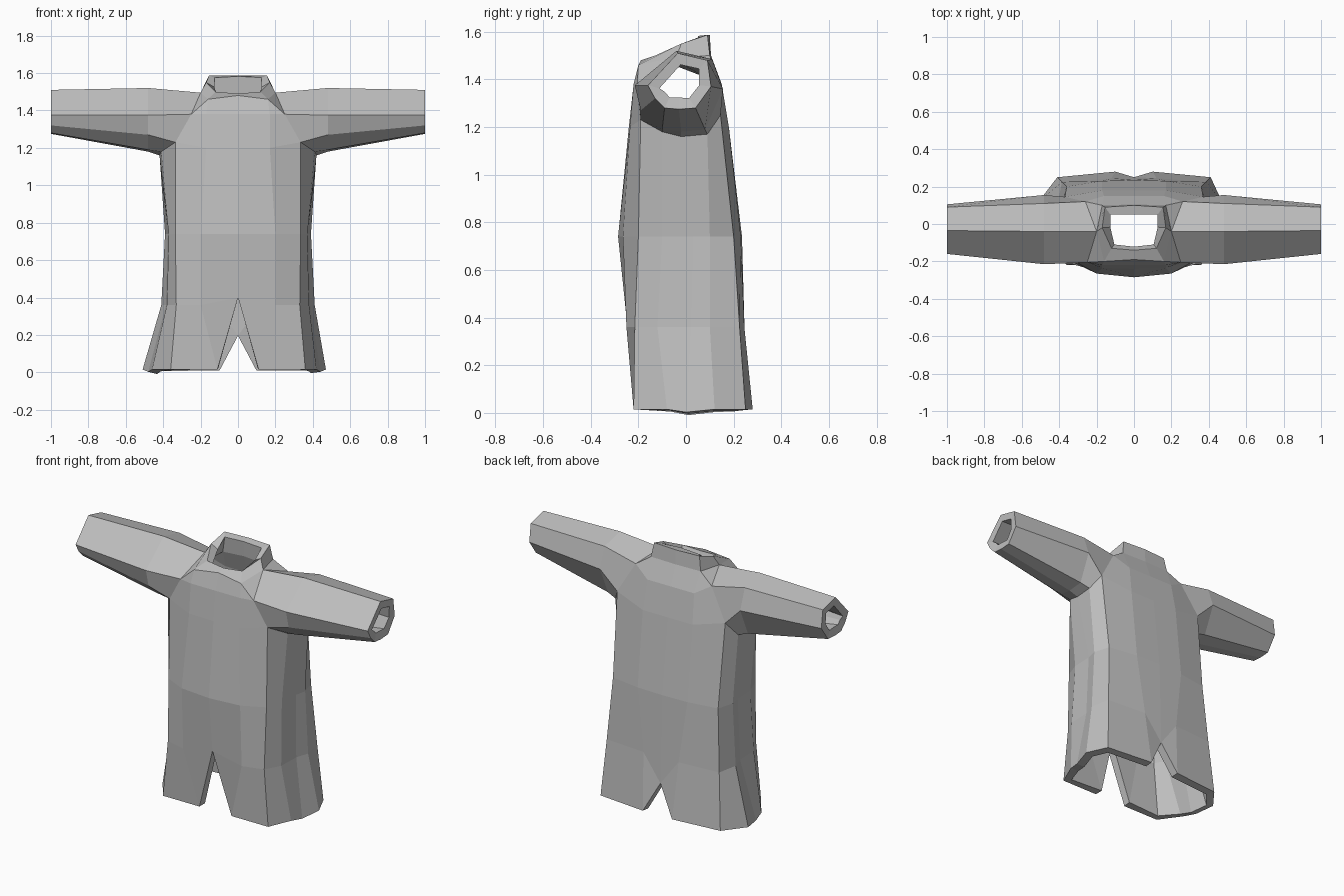
import bpy, bmesh
from mathutils import Vector

if "Cube" in bpy.data.objects:
    bpy.data.objects.remove(bpy.data.objects["Cube"])

cloth = bpy.data.materials.new("grey cloth")
cloth.diffuse_color = (0.52, 0.52, 0.52, 1)
cloth.use_nodes = True
cloth.node_tree.nodes["Principled BSDF"].inputs["Base Color"].default_value = cloth.diffuse_color

# Right half of each body ring: column -> (x, y, z), from front centre (0) to back centre (8)
COLS = range(9)


def ring(z, pts):
    return {i: Vector((p[0], p[1], p[2] if len(p) > 2 else z)) for i, p in pts.items()}


hem = ring(0.015, {1: (.11, -.22), 2: (.36, -.22), 3: (.42, -.08), 4: (.44, 0, .003),
                   5: (.47, .12), 6: (.41, .25), 7: (.10, .28)})
thigh = ring(0.36, {0: (0, -.25, .4), 1: (.2, -.25), 2: (.33, -.215), 3: (.38, -.12), 4: (.385, .02),
                    5: (.41, .1), 6: (.385, .225), 7: (.12, .245), 8: (0, .25, .2)})
waist = ring(0.74, {0: (0, -.285), 1: (.2, -.265), 2: (.335, -.2), 3: (.37, -.1), 4: (.375, .03),
                    5: (.39, .1), 6: (.36, .2), 7: (.17, .23), 8: (0, .235)})
chest = ring(1.2, {0: (0, -.24), 1: (.17, -.235), 2: (.335, -.19, 1.23), 3: (.41, -.1, 1.18),
                   4: (.42, -.02, 1.16), 5: (.42, .09, 1.17), 6: (.37, .145, 1.25),
                   7: (.17, .18), 8: (0, .18)})
upper = ring(1.38, {0: (0, -.22), 1: (.17, -.22), 2: (.25, -.205), 6: (.26, .12, 1.44),
                    7: (.16, .15), 8: (0, .15)})
# Neck and collar columns: 0, 1, shoulder top (4), 7, 8
neck = ring(1.48, {0: (0, -.19), 1: (.16, -.2, 1.46), 4: (.2, -.04, 1.495), 7: (.17, .1, 1.5), 8: (0, .105, 1.5)})
collar = ring(1.5, {0: (0, -.14, 1.49), 1: (.12, -.13), 4: (.17, -.02, 1.55), 7: (.155, .09, 1.587), 8: (0, .1, 1.587)})

# Sleeve cross-sections as (y, z), starting at the lower front
elbow = [(-.19, 1.27), (-.1, 1.19), (-.02, 1.18), (.08, 1.19), (.155, 1.36), (.11, 1.485), (-.04, 1.52), (-.215, 1.375)]
cuff = [(-.13, 1.32), (-.09, 1.28), (-.03, 1.275), (.04, 1.28), (.105, 1.37), (.09, 1.48), (-.035, 1.51), (-.16, 1.375)]

bm = bmesh.new()
for side in (1, -1):
    def add(r):
        return {i: bm.verts.new((p.x * side, p.y, p.z)) for i, p in r.items()}

    H, T, W, C, U, N, K = [add(r) for r in (hem, thigh, waist, chest, upper, neck, collar)]
    if side < 0:  # the hem flares a little more on this side
        for i in (3, 4, 5):
            H[i].co.x -= 0.04

    def strip(a, b, cols):
        for i, j in zip(cols, cols[1:]):
            bm.faces.new((a[i], a[j], b[j], b[i]))

    # Skirt with split front and back
    strip(H, T, [1, 2, 3, 4, 5, 6, 7])
    bm.faces.new((H[1], T[1], T[0]))
    bm.faces.new((H[7], T[8], T[7]))
    # Torso
    strip(T, W, list(COLS))
    strip(W, C, list(COLS))
    for cols in ([0, 1, 2], [6, 7, 8]):
        strip(C, U, cols)
    # Yoke and shoulders
    strip(U, N, [0, 1])
    strip(U, N, [7, 8])
    bm.faces.new((U[1], U[2], N[1]))
    bm.faces.new((U[2], N[4], N[1]))
    bm.faces.new((U[6], U[7], N[7]))
    bm.faces.new((U[6], N[7], N[4]))
    # Collar
    strip(N, K, [0, 1, 4, 7, 8])
    # Sleeve running from the armhole to the cuff
    loop = [C[2], C[3], C[4], C[5], C[6], U[6], N[4], U[2]]
    for x, section in ((.48, elbow), (1.0, cuff)):
        nxt = [bm.verts.new((x * side, y, z)) for y, z in section]
        for i in range(8):
            j = (i + 1) % 8
            bm.faces.new((loop[i], loop[j], nxt[j], nxt[i]))
        loop = nxt

# Join the halves along the centre line and face everything outward
bmesh.ops.remove_doubles(bm, verts=bm.verts, dist=0.0005)
bmesh.ops.recalc_face_normals(bm, faces=bm.faces)
bm.normal_update()
front = min(bm.faces, key=lambda f: f.calc_center_median().y)
if front.normal.y > 0:
    bmesh.ops.reverse_faces(bm, faces=bm.faces)

mesh = bpy.data.meshes.new("tunic")
bm.to_mesh(mesh)
bm.free()
mesh.materials.append(cloth)
tunic = bpy.data.objects.new("tunic", mesh)
bpy.context.collection.objects.link(tunic)

# Cloth thickness, grown inward
solid = tunic.modifiers.new("thickness", 'SOLIDIFY')
solid.thickness = 0.05
solid.offset = -1
